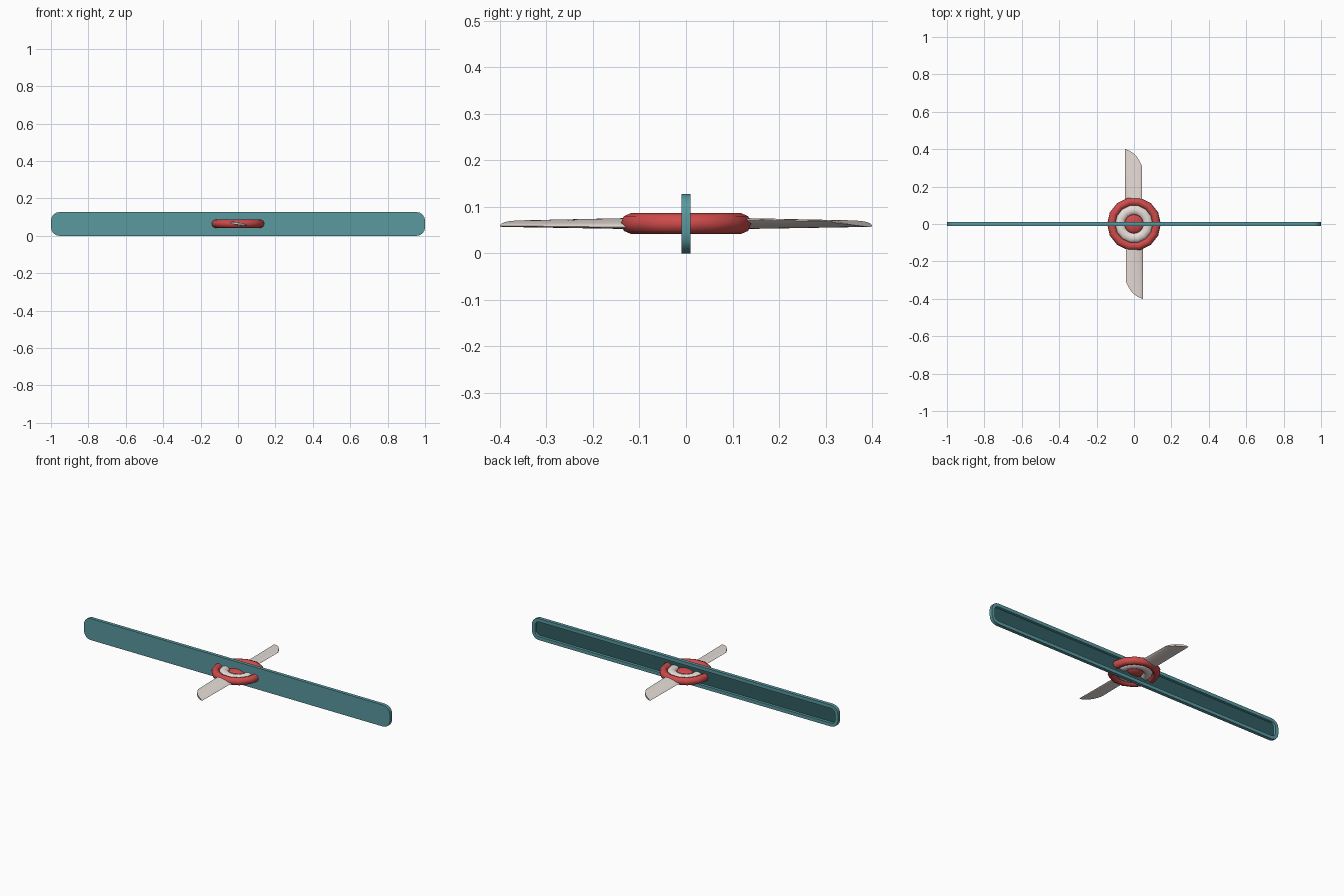
import bpy, bmesh, math

if "Cube" in bpy.data.objects:
    bpy.data.objects.remove(bpy.data.objects["Cube"])

ZC = 0.064


def material(name, rgb):
    m = bpy.data.materials.new(name)
    m.diffuse_color = (*rgb, 1)
    m.use_nodes = True
    m.node_tree.nodes["Principled BSDF"].inputs["Base Color"].default_value = m.diffuse_color
    return m


TEAL = material("teal", (0.10, 0.32, 0.35))
DARK = material("dark_teal", (0.03, 0.11, 0.12))
RED = material("red", (0.62, 0.07, 0.07))
CREAM = material("cream", (0.80, 0.72, 0.68))


def finish(obj, mat, angle=40):
    obj.data.materials.append(mat)
    bpy.ops.object.select_all(action='DESELECT')
    obj.select_set(True)
    bpy.context.view_layer.objects.active = obj
    bpy.ops.object.shade_smooth_by_angle(angle=math.radians(angle))
    return obj


def from_bmesh(name, bm):
    bmesh.ops.recalc_face_normals(bm, faces=bm.faces)
    me = bpy.data.meshes.new(name)
    bm.to_mesh(me)
    bm.free()
    obj = bpy.data.objects.new(name, me)
    bpy.context.collection.objects.link(obj)
    return obj


# Long panel with rounded corners and a recessed back
def panel():
    hl, hz, r, y = 1.0, 0.0635, 0.045, 0.01
    bm = bmesh.new()
    verts = []
    for k, (sx, sz) in enumerate([(1, 1), (-1, 1), (-1, -1), (1, -1)]):
        for i in range(5):
            a = math.pi / 2 * (k + i / 4)
            verts.append(bm.verts.new((sx * (hl - r) + r * math.cos(a), -y,
                                       hz + sz * (hz - r) + r * math.sin(a))))
    front = bm.faces.new(verts)
    ext = bmesh.ops.extrude_face_region(bm, geom=[front], use_keep_orig=True)
    new_verts = [g for g in ext["geom"] if isinstance(g, bmesh.types.BMVert)]
    bmesh.ops.translate(bm, verts=new_verts, vec=(0, 2 * y, 0))
    bmesh.ops.recalc_face_normals(bm, faces=bm.faces)
    bm.faces.ensure_lookup_table()
    back = next(f for f in bm.faces if f.calc_center_median().y > y * 0.9)
    bmesh.ops.inset_region(bm, faces=[back], thickness=0.02)
    bmesh.ops.inset_region(bm, faces=[back], thickness=0.001, depth=-0.014)
    back.material_index = 1
    obj = finish(from_bmesh("long_panel", bm), TEAL, 35)
    obj.data.materials.append(DARK)
    back_face = max((p for p in obj.data.polygons
                     if p.normal.y > 0.9 and p.center.y < y * 0.5),
                    key=lambda p: p.area)
    back_face.material_index = 1


# Blade with a lens section, a slight pitch and a swept tip
def blade(name, side):
    bm = bmesh.new()
    us = [math.cos(math.pi * i / 8) for i in range(9)]
    loop = [(u, 1) for u in us] + [(u, -1) for u in us[-2:0:-1]]
    rings = []
    for j in range(7):
        t = j / 6
        ring = []
        for u, s in loop:
            q = (u + 1) / 2
            tip = 0.40 - 0.03 * q - 0.06 * q ** 3
            z = (1 - 0.4 * t) * (0.008 * u + s * 0.009 * math.sqrt(max(0, 1 - u * u)))
            ring.append(bm.verts.new((side * (0.045 * u - 0.002),
                                      side * (0.11 + (tip - 0.11) * t), ZC + z)))
        rings.append(ring)
    n = len(loop)
    for a, b in zip(rings, rings[1:]):
        for i in range(n):
            bm.faces.new((a[i], a[(i + 1) % n], b[(i + 1) % n], b[i]))
    bm.faces.new(rings[0])
    bm.faces.new(rings[-1])
    finish(from_bmesh(name, bm), CREAM)


# Concentric hub rings
def hub_ring(name, major, minor, mat, flat=1.0):
    bpy.ops.mesh.primitive_torus_add(major_segments=14, minor_segments=8,
                                     major_radius=major, minor_radius=minor,
                                     location=(0, 0, ZC))
    obj = bpy.context.object
    obj.name = name
    obj.scale.z = flat
    finish(obj, mat, 50)


panel()
blade("back_blade", 1)
blade("front_blade", -1)
hub_ring("outer_ring", 0.121, 0.0225, RED)
hub_ring("inner_ring", 0.076, 0.027, CREAM, 0.75)

# Flattened centre button
bpy.ops.mesh.primitive_uv_sphere_add(segments=14, ring_count=8, radius=0.052,
                                     location=(0, 0, ZC))
button = bpy.context.object
button.name = "centre_button"
button.scale.z = 0.42
finish(button, RED, 50)
